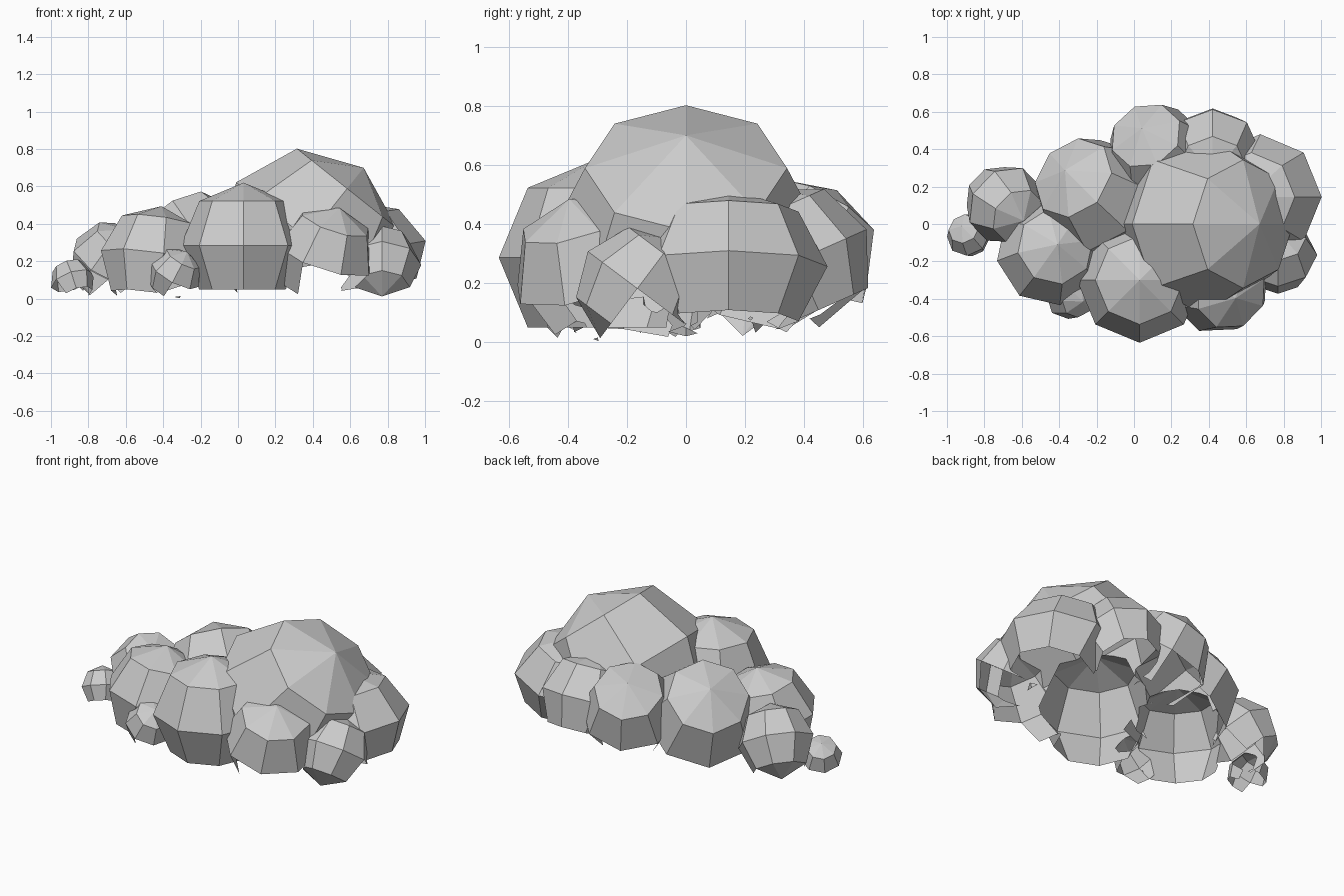
import bpy
import bmesh
from math import radians
from mathutils import Matrix, Vector

cube = bpy.data.objects.get("Cube")
if cube:
    bpy.data.objects.remove(cube, do_unlink=True)

# One flat grey for every lobe
grey = bpy.data.materials.new("stone_grey")
grey.use_nodes = True
colour = (0.6, 0.6, 0.6, 1)
grey.diffuse_color = colour
bsdf = grey.node_tree.nodes["Principled BSDF"]
bsdf.inputs["Base Color"].default_value = colour
bsdf.inputs["Roughness"].default_value = 0.9

lobes = bpy.data.collections.new("lobes")
bpy.context.scene.collection.children.link(lobes)


def lobe(name, centre, radius, pole=(0, 0, 1), spin=0, squash=1, collection=lobes):
    """Low-poly ball whose axis leans towards pole."""
    lean = Vector((0, 0, 1)).rotation_difference(Vector(pole)).to_matrix().to_4x4()
    matrix = (Matrix.Translation(centre) @ Matrix.Diagonal((1, 1, squash, 1))
              @ lean @ Matrix.Rotation(radians(spin), 4, "Z"))
    bm = bmesh.new()
    bmesh.ops.create_uvsphere(bm, u_segments=8, v_segments=4, radius=radius, matrix=matrix)
    mesh = bpy.data.meshes.new(name)
    bm.to_mesh(mesh)
    bm.free()
    mesh.materials.append(grey)
    obj = bpy.data.objects.new(name, mesh)
    collection.objects.link(obj)
    return obj


# Main dome, which the other lobes are merged into
cluster = lobe("lobed_mound", (0.37, 0, 0.32), 0.485, (0.62, 0, 0.78),
               collection=bpy.context.scene.collection)

# Large lobes
lobe("front_lobe", (0.03, -0.3, 0.285), 0.335)
lobe("front_left_lobe", (0.46, -0.32, 0.23), 0.278, (0.3, -0.27, 0.9), 22.5)
lobe("left_lobe", (0.675, 0.145, 0.255), 0.335, (-0.2, 0, 0.98), squash=0.8)
lobe("rear_right_lobe", (-0.215, 0.15, 0.245), 0.33, (-0.45, 0.4, 0.75))
lobe("front_right_lobe", (-0.45, -0.15, 0.21), 0.29, (0.14, 0.14, 0.97), 10)

# Medium lobes
lobe("left_front_small_lobe", (0.77, -0.165, 0.18), 0.21, (0, 0.6, 0.8))
lobe("rear_left_lobe", (0.42, 0.375, 0.275), 0.26, (0, -0.4, 0.9))
lobe("rear_lobe", (0.115, 0.38, 0.28), 0.278, (-0.25, 0.45, 0.8), 22.5)
lobe("right_lobe", (-0.69, 0.105, 0.195), 0.22, (0.4, -0.35, 0.7), 22.5)

# Small pebbles at the tail and front
lobe("tail_pebble", (-0.885, -0.06, 0.095), 0.12, (-0.3, 0.4, 0.85))
lobe("front_pebble", (-0.34, -0.37, 0.13), 0.145, (0.45, -0.3, 0.8))

# Merge the lobes into one outer skin
for part in list(lobes.objects):
    union = cluster.modifiers.new("merge_" + part.name, "BOOLEAN")
    union.operation = "UNION"
    union.solver = "EXACT"
    union.object = part
bpy.context.view_layer.update()
evaluated = cluster.evaluated_get(bpy.context.evaluated_depsgraph_get())
skin = bpy.data.meshes.new_from_object(evaluated)
cluster.modifiers.clear()
cluster.data = skin
for part in list(lobes.objects):
    bpy.data.objects.remove(part, do_unlink=True)
bpy.data.collections.remove(lobes)

# Open the ragged underside: drop faces that look down or dip under the ground
bm = bmesh.new()
bm.from_mesh(skin)
bm.normal_update()
low = [f for f in bm.faces
       if f.normal.z < -0.65 or min(v.co.z for v in f.verts) < 0]
bmesh.ops.delete(bm, geom=low, context="FACES")
bm.to_mesh(skin)
bm.free()
